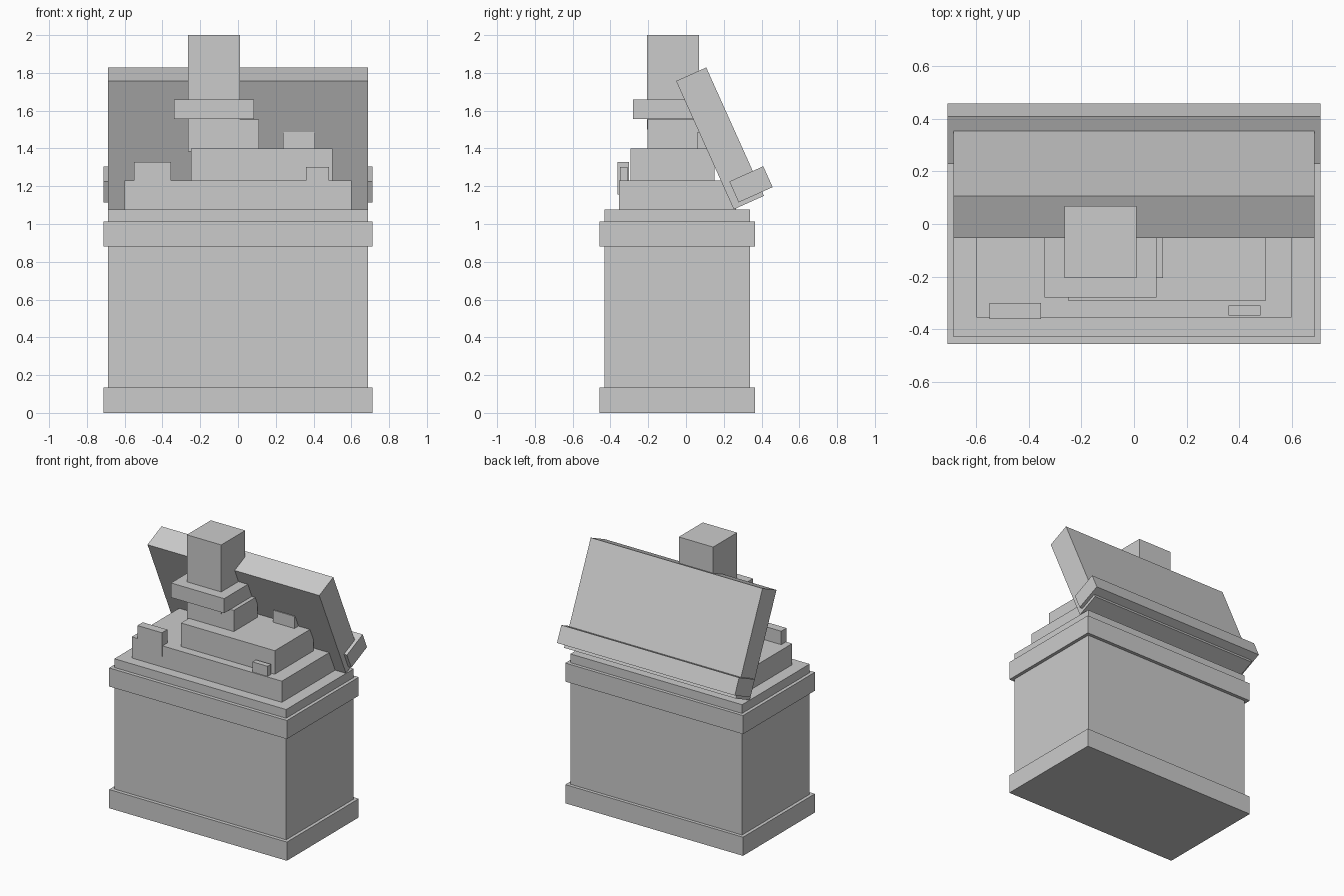
import bpy
import math

default = bpy.data.objects.get("Cube")
if default:
    bpy.data.objects.remove(default, do_unlink=True)

# Single flat colour
grey = bpy.data.materials.new("light_grey")
grey.use_nodes = True
colour = (0.6, 0.6, 0.6, 1.0)
grey.diffuse_color = colour
grey.node_tree.nodes["Principled BSDF"].inputs["Base Color"].default_value = colour


def block(name, centre, size, tilt=0.0):
    """Flat-faced box, optionally tilted back about the x axis."""
    bpy.ops.mesh.primitive_cube_add(size=1, location=centre)
    obj = bpy.context.object
    obj.name = name
    obj.scale = size
    bpy.ops.object.transform_apply(location=False, rotation=False, scale=True)
    obj.rotation_euler.x = tilt
    obj.data.materials.append(grey)
    return obj


def span(name, xs, ys, zs):
    """Box given by its extents on each axis."""
    axes = (xs, ys, zs)
    return block(name, [(a + b) / 2 for a, b in axes], [b - a for a, b in axes])


# Chest body with a base band and a rim band
span("chest_body", (-0.687, 0.687), (-0.431, 0.34), (0.003, 1.077))
for name, zs in (("base_band", (0, 0.135)), ("rim_band", (0.88, 1.014))):
    span(name, (-0.711, 0.711), (-0.457, 0.364), zs)

# Stepped stack rising out of the chest
span("lower_tier", (-0.6, 0.6), (-0.356, 0.265), (1.05, 1.23))
span("upper_tier", (-0.25, 0.5), (-0.294, 0.15), (1.2, 1.4))
span("column_foot", (-0.265, 0.11), (-0.205, 0.068), (1.383, 1.553))
span("column_collar", (-0.34, 0.085), (-0.28, 0.14), (1.555, 1.66))
span("column", (-0.265, 0.01), (-0.206, 0.068), (1.5, 2.0))

# Small blocks on the tiers
span("right_block", (-0.551, -0.355), (-0.362, -0.301), (1.155, 1.327))
span("left_block", (0.36, 0.481), (-0.349, -0.31), (1.2, 1.303))
span("back_block", (0.237, 0.408), (0.062, 0.12), (1.38, 1.487))

# Open lid leaning back, with its edge band
lean = math.radians(24.2)
block("lid", (0, 0.18, 1.453), (1.374, 0.175, 0.745), lean)
block("lid_band", (0, 0.344, 1.21), (1.422, 0.197, 0.121), lean)
